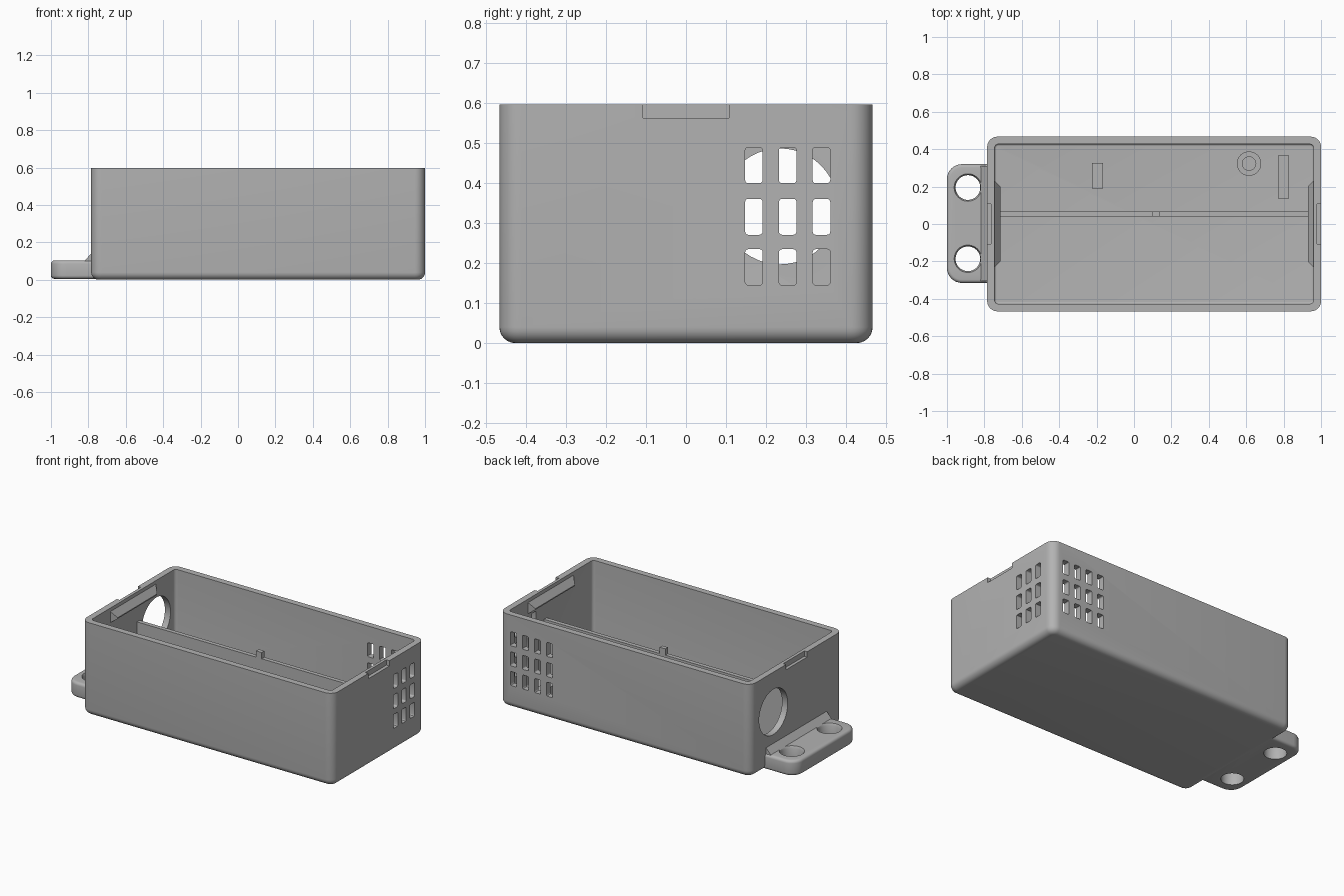
import bpy, bmesh, math
from mathutils import Matrix, Vector

if "Cube" in bpy.data.objects:
    bpy.data.objects.remove(bpy.data.objects["Cube"], do_unlink=True)

GREY = (0.45, 0.45, 0.45, 1)
mat = bpy.data.materials.new("plain grey plastic")
mat.use_nodes = True
mat.diffuse_color = GREY
mat.node_tree.nodes["Principled BSDF"].inputs["Base Color"].default_value = GREY


def finish(name, bm):
    bmesh.ops.recalc_face_normals(bm, faces=bm.faces)
    me = bpy.data.meshes.new(name)
    bm.to_mesh(me)
    bm.free()
    ob = bpy.data.objects.new(name, me)
    bpy.context.collection.objects.link(ob)
    me.materials.append(mat)
    return ob


def add_box(bm, lo, hi):
    lo, hi = Vector(lo), Vector(hi)
    m = Matrix.Translation((lo + hi) / 2) @ Matrix.Diagonal((*(hi - lo), 1))
    return bmesh.ops.create_cube(bm, size=1, matrix=m)["verts"]


def add_cyl(bm, centre, r, depth, axis="Z", r2=None):
    m = Matrix.Translation(centre)
    if axis == "X":
        m = m @ Matrix.Rotation(math.pi / 2, 4, "Y")
    bmesh.ops.create_cone(bm, cap_ends=True, segments=48, radius1=r,
                          radius2=r if r2 is None else r2, depth=depth, matrix=m)


def bevel_where(bm, test, width, segs=6):
    bm.normal_update()
    edges = [e for e in bm.edges if test(*[v.co for v in e.verts])]
    bmesh.ops.bevel(bm, geom=edges, offset=width, segments=segs,
                    affect="EDGES", profile=0.5, clamp_overlap=True)


def upright(a, b):
    return abs(a.z - b.z) > 0.05 and (a - b).xy.length < 1e-4


def low(z):
    return lambda a, b: abs(a.z - z) < 1e-4 and abs(b.z - z) < 1e-4


def rounded_box(lo, hi, corner, base):
    bm = bmesh.new()
    add_box(bm, lo, hi)
    bevel_where(bm, upright, corner, 8)
    bevel_where(bm, low(lo[2]), base)
    return bm


def boolean(ob, cutter, op="DIFFERENCE"):
    mod = ob.modifiers.new("cut", "BOOLEAN")
    mod.operation, mod.object, mod.solver = op, cutter, "EXACT"
    bpy.context.view_layer.objects.active = ob
    bpy.ops.object.modifier_apply(modifier=mod.name)
    bpy.data.objects.remove(cutter, do_unlink=True)


def smooth(ob):
    bpy.ops.object.select_all(action="DESELECT")
    ob.select_set(True)
    bpy.context.view_layer.objects.active = ob
    bpy.ops.object.shade_smooth_by_angle(angle=math.radians(30))


# Enclosure shell
L, R, W, H, T = -0.785, 1.0, 0.467, 0.597, 0.04
shell = finish("enclosure_shell", rounded_box((L, -W, 0), (R, W, H), 0.055, 0.04))
boolean(shell, finish("cavity", rounded_box((L + T, -W + T, T), (R - T, W - T, H + 0.2), 0.02, 0.01)))

# Vent slots in the right and back walls
bm = bmesh.new()
for z in (0.19, 0.316, 0.445):
    for i in range(3):
        y = 0.17 + 0.0845 * i
        vs = add_box(bm, (R - 0.1, y - 0.022, z - 0.045), (R + 0.1, y + 0.022, z + 0.045))
        es = {e for v in vs for e in v.link_edges if abs((e.verts[0].co - e.verts[1].co).x) > 0.1}
        bmesh.ops.bevel(bm, geom=list(es), offset=0.008, segments=3, affect="EDGES", profile=0.5)
    for i in range(4):
        x = 0.898 - 0.0855 * i
        vs = add_box(bm, (x - 0.022, W - 0.1, z - 0.045), (x + 0.022, W + 0.1, z + 0.045))
        es = {e for v in vs for e in v.link_edges if abs((e.verts[0].co - e.verts[1].co).y) > 0.1}
        bmesh.ops.bevel(bm, geom=list(es), offset=0.008, segments=3, affect="EDGES", profile=0.5)
boolean(shell, finish("vent_cutter", bm))

# Cable opening and the outer rim notches
bm = bmesh.new()
add_cyl(bm, (L, 0.235, 0.342), 0.145, 0.2, "X")
for a, b in ((L - 0.1, L + 0.02), (R - 0.022, R + 0.1)):
    add_box(bm, (a, -0.107, 0.563), (b, 0.107, H + 0.1))
boolean(shell, finish("opening_cutter", bm))
smooth(shell)

# Mounting flange with two screw holes
bm = bmesh.new()
add_box(bm, (-1, -0.315, 0.005), (L + 0.03, 0.32, 0.103))
bevel_where(bm, lambda a, b: upright(a, b) and a.x < -0.9, 0.08, 8)
bevel_where(bm, lambda a, b: (low(0.103)(a, b) or low(0.005)(a, b)) and min(a.x, b.x) < L, 0.018, 4)
flange = finish("mounting_flange", bm)
bm = bmesh.new()
for y in (-0.186, 0.195):
    add_cyl(bm, (-0.888, y, 0.05), 0.066, 0.4)
boolean(flange, finish("screw_cutter", bm))
bm = bmesh.new()
for y in (-0.186, 0.195):
    add_cyl(bm, (-0.888, y, 0.1), 0.066, 0.024, r2=0.078)
boolean(flange, finish("countersink_cutter", bm))
smooth(flange)


def prism(name, profile, y0, y1, taper=0):
    """Extrude an x-z profile along y; points away from the wall are tapered."""
    bm = bmesh.new()
    wall = profile[0][0]
    rings = []
    for y, s in ((y0, 1), (y1, -1)):
        rings.append([bm.verts.new((x, y + s * taper * abs(x - wall), z)) for x, z in profile])
    n = len(profile)
    for ring in rings:
        bm.faces.new(ring)
    for i in range(n):
        j = (i + 1) % n
        bm.faces.new((rings[0][i], rings[0][j], rings[1][j], rings[1][i]))
    return finish(name, bm)


# Sloped fillet joining flange and wall
prism("flange_fillet", [(L + 0.01, 0.09), (L + 0.01, 0.143), (L, 0.14), (-0.822, 0.1)], -0.305, 0.31)

# Lid catches on the inside of both end walls
for name, wall, s in (("left_catch", L + T, 1), ("right_catch", R - T, -1)):
    prism(name, [(wall - s * 0.004, 0.5), (wall + s * 0.031, 0.525),
                 (wall + s * 0.031, 0.532), (wall - s * 0.004, 0.58)], -0.235, 0.235, 1)

# Partition, its locating tab and the floor ribs
for name, lo, hi in (
        ("partition", (L + T - 0.01, 0.04, 0.03), (R - T + 0.01, 0.067, 0.405)),
        ("partition_tab", (0.1, 0.04, 0.4), (0.14, 0.067, 0.445)),
        ("small_floor_rib", (-0.225, 0.19, 0.03), (-0.165, 0.325, 0.1)),
        ("large_floor_rib", (0.77, 0.137, 0.03), (0.83, 0.365, 0.1))):
    bm = bmesh.new()
    add_box(bm, lo, hi)
    finish(name, bm)

# Screw post
bm = bmesh.new()
add_cyl(bm, (0.615, 0.323, 0.07), 0.065, 0.08)
post = finish("screw_post", bm)
bm = bmesh.new()
add_cyl(bm, (0.615, 0.323, 0.1), 0.036, 0.1)
boolean(post, finish("post_cutter", bm))
smooth(post)
